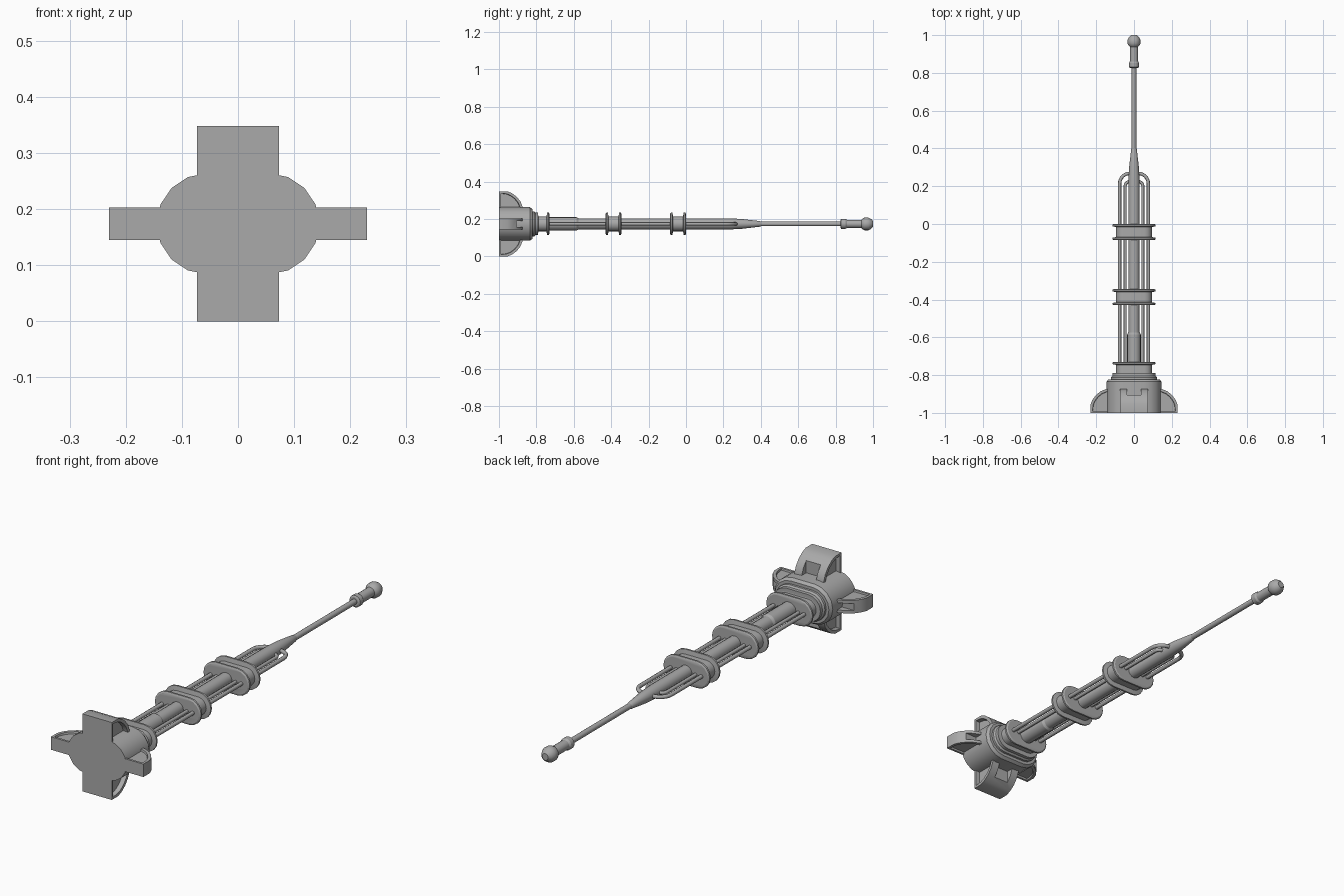
import bpy, bmesh, math
from mathutils import Matrix, Vector

if "Cube" in bpy.data.objects:
    bpy.data.objects.remove(bpy.data.objects["Cube"])

ZC = 0.174          # height of the long axis
SPREAD = 0.055      # half distance between the arc centres of oval parts

metal = bpy.data.materials.new("grey_metal")
metal.diffuse_color = (0.4, 0.4, 0.4, 1)
metal.use_nodes = True
metal.node_tree.nodes["Principled BSDF"].inputs["Base Color"].default_value = metal.diffuse_color


def finish(obj, angle=30):
    obj.data.materials.clear()
    obj.data.materials.append(metal)
    bpy.ops.object.select_all(action='DESELECT')
    obj.select_set(True)
    bpy.context.view_layer.objects.active = obj
    bpy.ops.object.shade_smooth_by_angle(angle=math.radians(angle))
    return obj


def mesh_object(name, bm):
    bmesh.ops.recalc_face_normals(bm, faces=bm.faces)
    me = bpy.data.meshes.new(name)
    bm.to_mesh(me)
    bm.free()
    obj = bpy.data.objects.new(name, me)
    bpy.context.collection.objects.link(obj)
    return obj


def loft(name, profile, spread=0.0, seg=8):
    """Stack of (y, radius) rings along y; spread > 0 makes them oval."""
    bm = bmesh.new()
    rings = []
    for y, r in profile:
        ring = []
        for side in (1, -1):
            for i in range(seg + (1 if spread else 0)):
                a = math.pi * i / seg - math.pi / 2
                ring.append(bm.verts.new((side * (spread + r * math.cos(a)), y,
                                          ZC + side * r * math.sin(a))))
        rings.append(ring)
    n = len(rings[0])
    for a, b in zip(rings, rings[1:]):
        for i in range(n):
            bm.faces.new((a[i], a[(i + 1) % n], b[(i + 1) % n], b[i]))
    bm.faces.new(rings[0])
    bm.faces.new(rings[-1])
    return finish(mesh_object(name, bm))


def pipe(name, points, radius):
    cu = bpy.data.curves.new(name, 'CURVE')
    cu.dimensions = '3D'
    cu.bevel_depth = radius
    cu.bevel_resolution = 2
    cu.use_fill_caps = True
    sp = cu.splines.new('POLY')
    sp.points.add(len(points) - 1)
    for p, co in zip(sp.points, points):
        p.co = (*co, 1)
    obj = bpy.data.objects.new(name, cu)
    bpy.context.collection.objects.link(obj)
    bpy.ops.object.select_all(action='DESELECT')
    obj.select_set(True)
    bpy.context.view_layer.objects.active = obj
    bpy.ops.object.convert(target='MESH')
    return finish(bpy.context.object, 50)


def fin(name, base, half_width, notch, angle):
    """Curved fin with recessed sides and a slot in its sloping face."""
    outline = [(-1, -0.04), (-1, 0.084), (-0.955, 0.084), (-0.93, 0.074),
               (-0.905, 0.055), (-0.885, 0.03), (-0.873, 0), (-0.873, -0.04)]
    bm = bmesh.new()
    sides = [[bm.verts.new((s * half_width, y, base + h)) for y, h in outline]
             for s in (1, -1)]
    n = len(outline)
    caps = [bm.faces.new(s) for s in sides]
    for i in range(n):
        j = (i + 1) % n
        bm.faces.new((sides[0][i], sides[0][j], sides[1][j], sides[1][i]))
    bmesh.ops.recalc_face_normals(bm, faces=bm.faces)
    bmesh.ops.inset_individual(bm, faces=caps, thickness=0.014)
    bmesh.ops.inset_individual(bm, faces=caps, thickness=0.002,
                               depth=-0.28 * half_width)
    turn = Matrix.Translation((0, 0, ZC)) @ Matrix.Rotation(angle, 4, 'Y')
    bm.transform(turn)
    obj = mesh_object(name, bm)
    # slot cutter
    bm = bmesh.new()
    bmesh.ops.create_cube(bm, size=1)
    bm.transform(turn @ Matrix.Translation((0, -0.855, base + 0.026))
                 @ Matrix.Diagonal((2 * notch, 0.1, 0.06, 1)))
    cutter = mesh_object(name + "_cutter", bm)
    mod = obj.modifiers.new("slot", 'BOOLEAN')
    mod.operation = 'DIFFERENCE'
    mod.solver = 'EXACT'
    mod.object = cutter
    bpy.context.view_layer.objects.active = obj
    obj.select_set(True)
    bpy.ops.object.modifier_apply(modifier=mod.name)
    bpy.data.objects.remove(cutter)
    finish(obj, 32)


# base housing and its stepped collar
loft("base_housing", [(-1, 0.09), (-0.835, 0.09), (-0.822, 0.08)], SPREAD)
loft("base_collar", [(-0.83, 0.067), (-0.812, 0.067), (-0.805, 0.06), (-0.79, 0.06)], SPREAD)

# four fins: wide ones above and below, narrow ones left and right
for label, base, half, notch, quarter in (
        ("top", 0.09, 0.073, 0.036, 0), ("right", 0.146, 0.029, 0.016, 1),
        ("bottom", 0.09, 0.073, 0.036, 2), ("left", 0.146, 0.029, 0.016, 3)):
    fin(label + "_fin", base, half, notch, quarter * math.pi / 2)

# oval clamps: a core between two bevelled flanges
for i, (y0, y1) in enumerate(((-0.805, -0.73), (-0.43, -0.345), (-0.085, 0.0))):
    loft(f"clamp_{i + 1}", [
        (y0, 0.053), (y0 + 0.004, 0.06), (y0 + 0.012, 0.06), (y0 + 0.016, 0.04),
        (y1 - 0.016, 0.04), (y1 - 0.012, 0.06), (y1 - 0.004, 0.06), (y1, 0.053)], SPREAD)

# central barrel, lower sleeve, thin rod and rounded tip
loft("barrel", [(-0.8, 0.03), (0.23, 0.03), (0.3, 0.026), (0.395, 0.015), (0.402, 0.012)])
loft("barrel_sleeve", [(-0.8, 0.036), (-0.585, 0.036), (-0.575, 0.03)])
loft("rod", [(0.38, 0.0125), (0.84, 0.0125)])
loft("tip", [(0.826, 0.02), (0.83, 0.027), (0.852, 0.027), (0.86, 0.022), (0.938, 0.022),
             (0.945, 0.029), (0.955, 0.034), (0.975, 0.034), (0.99, 0.026), (1, 0.015)])

# side pipes bending into the barrel
for side, label in ((1, "right"), (-1, "left")):
    for part, x, r, top in (("outer", 0.076, 0.009, 0.268), ("inner", 0.047, 0.008, 0.225)):
        bend = x - 0.022
        pts = [(side * x, -0.8, ZC)]
        for k in range(7):
            a = math.pi / 2 * k / 6
            pts.append((side * (0.022 + bend * math.cos(a)),
                        top - bend + bend * math.sin(a), ZC))
        pipe(f"{label}_{part}_pipe", pts, r)
